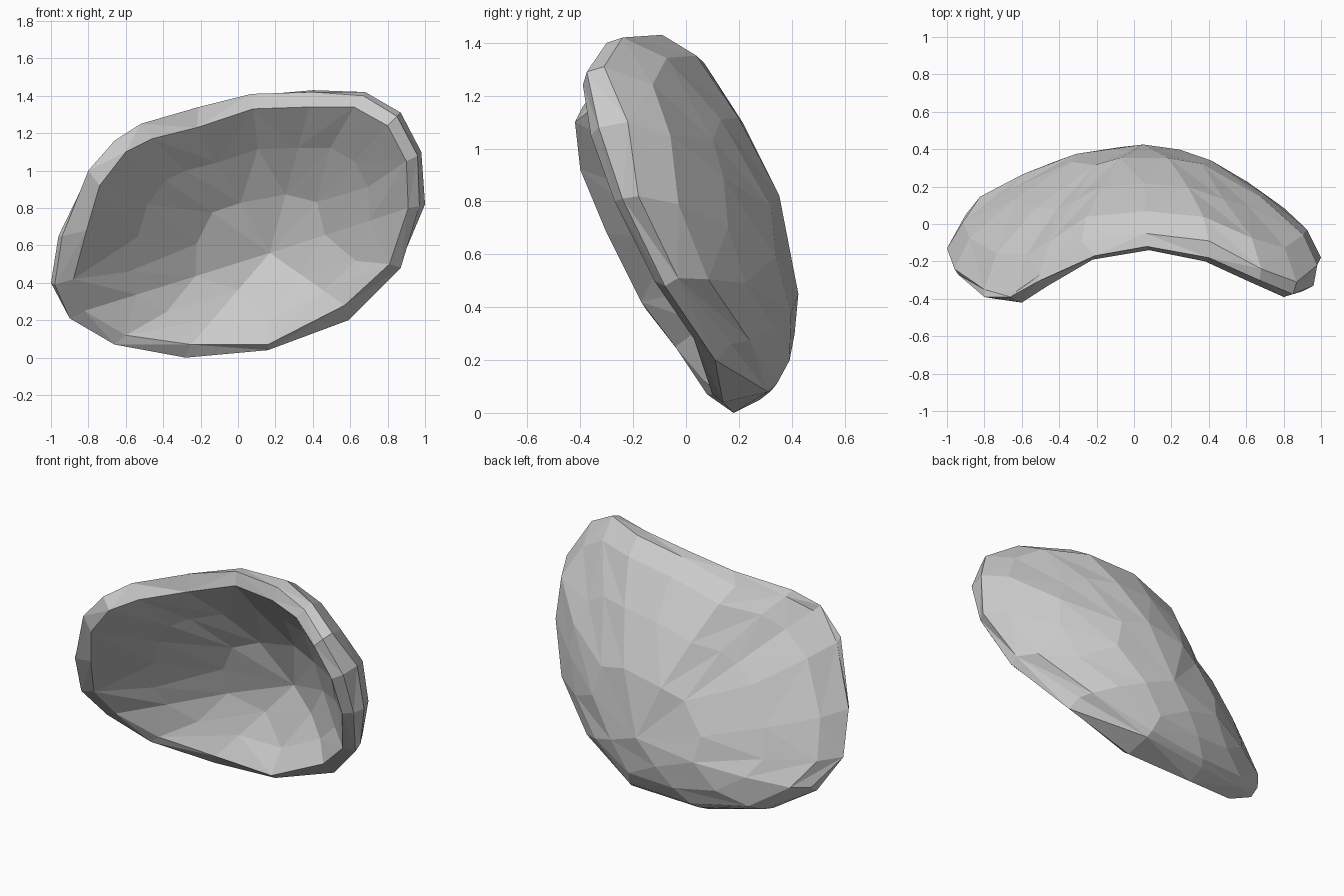
import bpy, bmesh
from mathutils import Vector

if "Cube" in bpy.data.objects:
    bpy.data.objects.remove(bpy.data.objects["Cube"])

# Rim loops, counter-clockwise from the bottom: back crease, outline bevel, front lip
OUTER = [(-.28, .28, .05), (.16, .31, .08), (.56, .17, .26), (.87, -.03, .51), (1, -.18, .82),
         (.98, -.22, 1.1), (.87, -.31, 1.31), (.68, -.24, 1.42), (.4, -.09, 1.43),
         (.06, -.05, 1.4), (-.28, -.09, 1.29), (-.5, -.27, 1.22), (-.63, -.36, 1.13),
         (-.8, -.35, .98), (-.96, -.24, .65), (-1, -.13, .4), (-.9, .05, .25), (-.66, .18, .1)]
MIDDLE = [(-.28, .18, 0), (.16, .14, .04), (.59, .11, .2), (.87, -.08, .48), (.97, -.24, .81),
          (.96, -.33, 1.08), (.85, -.375, 1.29), (.67, -.3, 1.4), (.4, -.18, 1.42),
          (.07, -.12, 1.41), (-.21, -.17, 1.34), (-.52, -.31, 1.25), (-.66, -.39, 1.16),
          (-.8, -.39, 1.0), (-.94, -.27, .65), (-.98, -.15, .39), (-.9, -.01, .21), (-.66, .08, .07)]
LIP = [(-.25, .13, .07), (.16, .1, .07), (.57, .03, .28), (.81, -.12, .5), (.91, -.27, .8),
       (.9, -.36, 1.05), (.8, -.39, 1.24), (.62, -.31, 1.34), (.38, -.2, 1.34),
       (.08, -.14, 1.33), (-.22, -.19, 1.23), (-.46, -.33, 1.17), (-.6, -.42, 1.1),
       (-.74, -.4, .92), (-.81, -.3, .68), (-.88, -.17, .42), (-.82, -.04, .25), (-.6, .07, .12)]
N = len(OUTER)

bm = bmesh.new()


def ring(points):
    return [bm.verts.new(p) for p in points]


def bridge(a, b):
    """Faceted band between two loops of equal size."""
    for i in range(N):
        j = (i + 1) % N
        if i % 2:
            bm.faces.new((a[i], a[j], b[j]))
            bm.faces.new((a[i], b[j], b[i]))
        else:
            bm.faces.new((a[i], a[j], b[i]))
            bm.faces.new((a[j], b[j], b[i]))


def bowl(loop, rim, centre, steps, tilt):
    """Close a rim with a dome; steps are (radius, depth, extra depth on the low side)."""
    c = Vector(centre)

    def at(p, step):
        r, depth, low = step
        q = c.lerp(Vector(p), r)
        w = max(0, min(1, (c.z - p[2]) / .4)) * max(-1, min(1, 1 + tilt * (p[0] - .3)))
        q.y = p[1] + (c.y - p[1]) * (depth + low * w)
        return q

    for s in steps[:-1]:
        nxt = ring([at(p, s) for p in rim])
        bridge(loop, nxt)
        loop = nxt
    # half-count ring and centre
    small = ring([at(rim[i], steps[-1]) for i in range(0, N, 2)])
    tip = bm.verts.new(c)
    for k in range(N // 2):
        m = (k + 1) % (N // 2)
        a, b, d = loop[2 * k], loop[2 * k + 1], loop[(2 * k + 2) % N]
        bm.faces.new((a, b, small[k]))
        bm.faces.new((b, small[m], small[k]))
        bm.faces.new((b, d, small[m]))
        bm.faces.new((small[k], small[m], tip))


# Bevelled rim
outer, middle, lip = ring(OUTER), ring(MIDDLE), ring(LIP)
bridge(outer, middle)
bridge(middle, lip)

# Convex back and hollow front
bowl(outer, OUTER, (.05, .425, .45), ((.92, .25, .05), (.68, .56, .18), (.38, .86, .07)), .7)
bowl(lip, LIP, (.17, .31, .56), ((.72, .4, .09), (.4, .77, .03)), 2)

bmesh.ops.recalc_face_normals(bm, faces=bm.faces)
mesh = bpy.data.meshes.new("shell")
bm.to_mesh(mesh)
bm.free()
shell = bpy.data.objects.new("shell", mesh)
bpy.context.collection.objects.link(shell)

# Plain grey
grey = bpy.data.materials.new("light_grey")
grey.diffuse_color = (.6, .6, .6, 1)
grey.use_nodes = True
grey.node_tree.nodes["Principled BSDF"].inputs["Base Color"].default_value = grey.diffuse_color
mesh.materials.append(grey)
